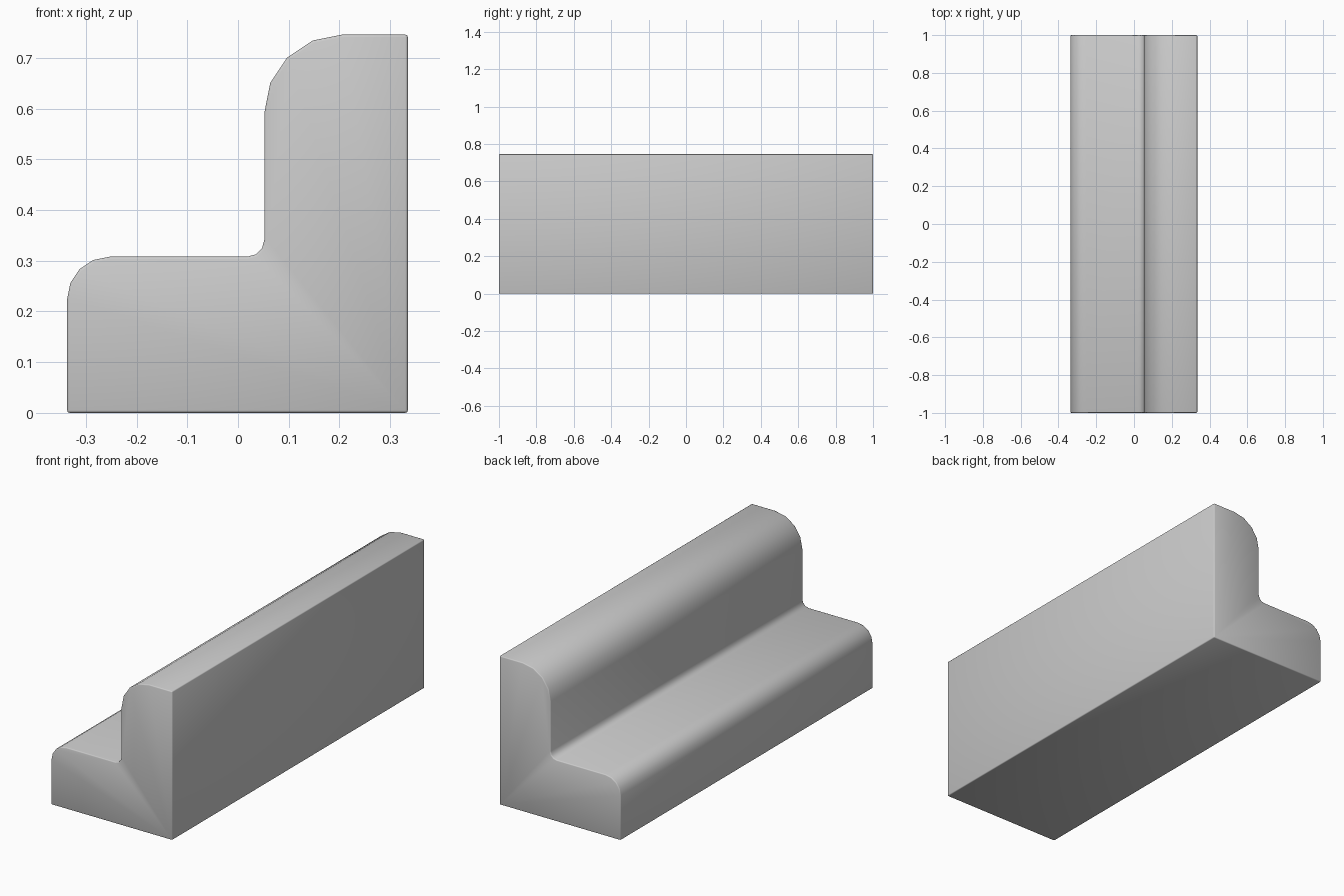
import bpy, bmesh, math
from mathutils import Vector

cube = bpy.data.objects.get("Cube")
if cube:
    bpy.data.objects.remove(cube, do_unlink=True)

LEFT, RIGHT, TOP, STEP, RISER = -0.337, 0.335, 0.746, 0.308, 0.052


def arc(cx, cz, r, start, end, steps):
    """Points along a circular arc, angles in degrees."""
    angles = [math.radians(start + (end - start) * i / steps) for i in range(steps + 1)]
    return [(cx + r * math.cos(a), cz + r * math.sin(a)) for a in angles]


# L-shaped cross-section with rounded nosings and a small inner fillet
profile = [(RIGHT, 0), (LEFT, 0)]
profile += arc(LEFT + 0.084, STEP - 0.084, 0.084, 180, 90, 4)
profile += arc(RISER - 0.034, STEP + 0.034, 0.034, -90, 0, 3)
profile += arc(RISER + 0.154, TOP - 0.154, 0.154, 180, 90, 4)
profile += [(RIGHT, TOP)]

# Extrude along the length
bm = bmesh.new()
cap = bm.faces.new([bm.verts.new((x, -1, z)) for x, z in profile])
ext = bmesh.ops.extrude_face_region(bm, geom=[cap], use_keep_orig=True)
bmesh.ops.translate(bm, vec=Vector((0, 2, 0)),
                    verts=[g for g in ext["geom"] if isinstance(g, bmesh.types.BMVert)])
bmesh.ops.recalc_face_normals(bm, faces=bm.faces)

# Narrow bevel on the hard edges
hard = [e for e in bm.edges if e.calc_face_angle(0) > math.radians(60)]
bmesh.ops.bevel(bm, geom=hard, offset=0.005, segments=2, profile=0.5,
                affect='EDGES', clamp_overlap=True)
bmesh.ops.recalc_face_normals(bm, faces=bm.faces)

mesh = bpy.data.meshes.new("stepped_block")
bm.to_mesh(mesh)
bm.free()
mesh.shade_smooth()
block = bpy.data.objects.new("stepped_block", mesh)
bpy.context.collection.objects.link(block)

# Plain grey finish
grey = bpy.data.materials.new("plain_grey")
grey.use_nodes = True
colour = (0.6, 0.6, 0.6, 1)
grey.diffuse_color = colour
grey.node_tree.nodes["Principled BSDF"].inputs["Base Color"].default_value = colour
mesh.materials.append(grey)
